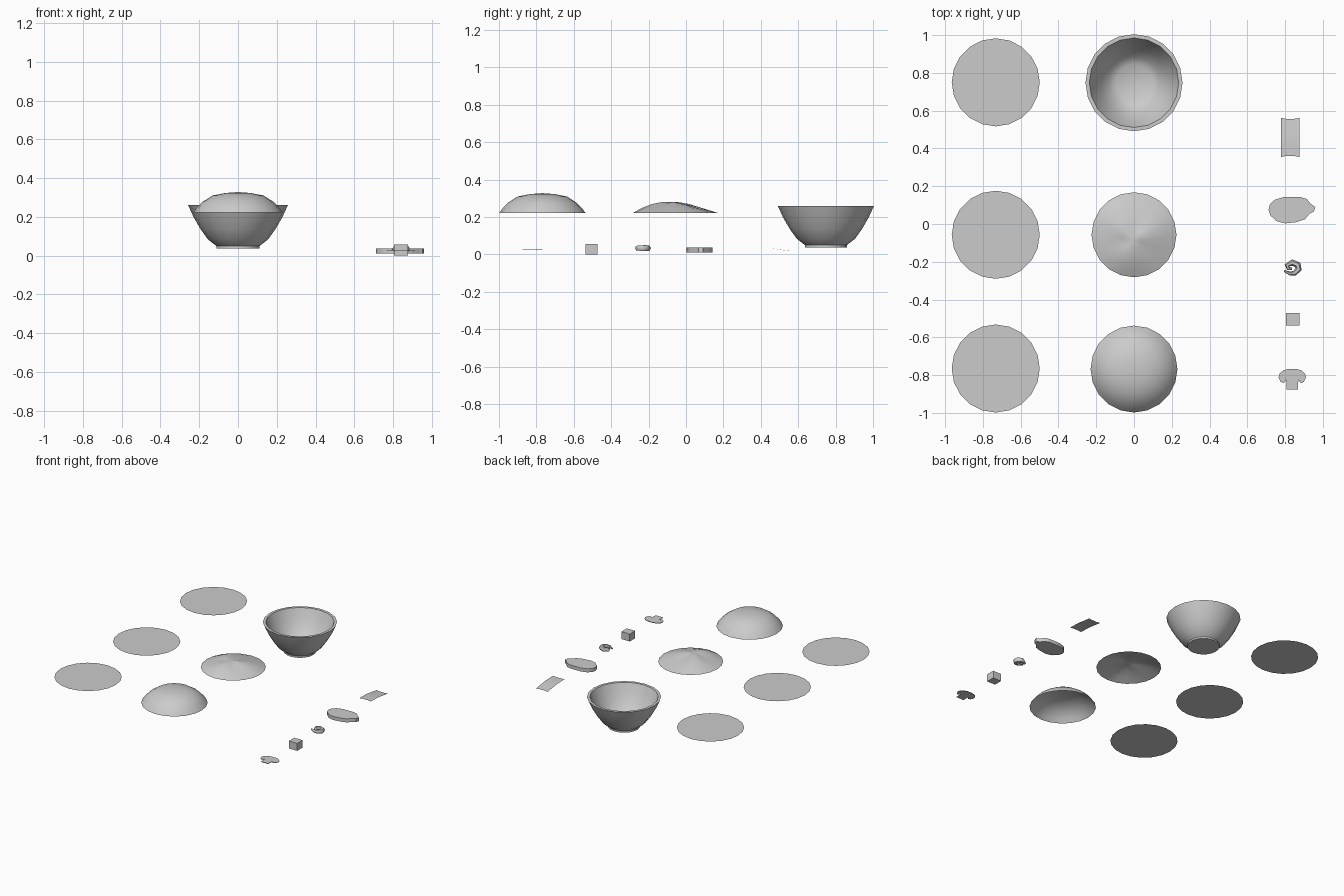
import bpy, bmesh, math

if "Cube" in bpy.data.objects:
    bpy.data.objects.remove(bpy.data.objects["Cube"])

SIDES = 20


def finish(name, bm, smooth=None, recalc=True):
    if recalc:
        bmesh.ops.recalc_face_normals(bm, faces=bm.faces)
    mesh = bpy.data.meshes.new(name)
    bm.to_mesh(mesh)
    bm.free()
    ob = bpy.data.objects.new(name, mesh)
    bpy.context.collection.objects.link(ob)
    if smooth:
        bpy.ops.object.select_all(action='DESELECT')
        ob.select_set(True)
        bpy.context.view_layer.objects.active = ob
        bpy.ops.object.shade_smooth_by_angle(angle=math.radians(smooth))
    return ob


def lathe(name, profile, cx, cy, cap=False, smooth=40, shape=None):
    """Revolve (radius, z) points; radius 0 makes a pole, cap fills both ends."""
    bm = bmesh.new()
    rings = []
    for r, z in profile:
        if r == 0:
            p = shape(0, 0, z) if shape else (0, 0, z)
            rings.append([bm.verts.new((cx + p[0], cy + p[1], p[2]))])
            continue
        ring = []
        for i in range(SIDES):
            a = 2 * math.pi * i / SIDES
            p = shape(r, a, z) if shape else (r * math.cos(a), r * math.sin(a), z)
            ring.append(bm.verts.new((cx + p[0], cy + p[1], p[2])))
        rings.append(ring)
    for low, high in zip(rings, rings[1:]):
        for i in range(SIDES):
            j = (i + 1) % SIDES
            if len(high) == 1:
                bm.faces.new((low[i], low[j], high[0]))
            else:
                bm.faces.new((low[i], low[j], high[j], high[i]))
    if cap:
        bm.faces.new(rings[0][::-1])
        bm.faces.new(rings[-1])
    return finish(name, bm, smooth, recalc=cap)


def slab(name, outline, z0, z1, smooth=None):
    bm = bmesh.new()
    f = bm.faces.new([bm.verts.new((x, y, z0)) for x, y in outline])
    top = bmesh.ops.extrude_face_region(bm, geom=[f])
    verts = [g for g in top['geom'] if isinstance(g, bmesh.types.BMVert)]
    bmesh.ops.translate(bm, verts=verts, vec=(0, 0, z1 - z0))
    return finish(name, bm, smooth)


# Bowl with foot and thick rim
lathe("bowl", [(.112, .037), (.112, .05), (.122, .058), (.155, .083), (.193, .136),
               (.23, .2), (.257, .26), (.237, .26), (.212, .2), (.175, .136),
               (.135, .085), (.097, .062)], 0, .748, cap=True)

# Flat broth surfaces
for k, y in enumerate((.75, -.057, -.765)):
    bm = bmesh.new()
    bm.faces.new([bm.verts.new((-.732 + .233 * math.cos(2 * math.pi * i / SIDES),
                                y + .233 * math.sin(2 * math.pi * i / SIDES), .222))
                  for i in range(SIDES)])
    finish(f"broth_surface_{k + 1}", bm, recalc=False)

# Rice dome, open underneath
lathe("rice_dome", [(.23, .223), (.21, .25), (.182, .278), (.132, .31),
                    (.065, .323), (0, .328)], 0, -.768, smooth=60)


# Noodle mound with an off-centre peak and shallow creases
def ripple(r, a, z):
    t = 1 - r / .225
    crease = .007 * math.sin(3 * a + .6) * 4 * t * (1 - t) * (r < .2)
    return r * math.cos(a) - .01 * t, r * math.sin(a) - .03 * t, z + crease


lathe("noodle_mound", [(.225, .223), (.17, .245), (.11, .264), (.05, .276), (0, .28)],
      0, -.057, smooth=60, shape=ripple)

# Bent seaweed sheet
bm = bmesh.new()
rows = []
for y, z in ((.355, .036), (.42, .035), (.46, .032), (.51, .025), (.562, .018)):
    rows.append([bm.verts.new((x, y - .005 * (1 if i in (1, 2) else 0) * (y > .5)
                               + .005 * (1 if i in (1, 2) else 0) * (y < .4), z))
                 for i, x in enumerate((.777, .805, .848, .875))])
for a, b in zip(rows, rows[1:]):
    for i in range(3):
        bm.faces.new((a[i], a[i + 1], b[i + 1], b[i]))
finish("seaweed_sheet", bm, 40, recalc=False)

# Meat slice
slab("meat_slice", [(.712, .075), (.72, .105), (.745, .128), (.79, .142), (.88, .143),
                    (.915, .132), (.935, .107), (.96, .09), (.953, .066), (.93, .055),
                    (.905, .025), (.86, .01), (.80, .003), (.755, .015), (.722, .045)],
     .01, .037, 40)

# Curled shrimp: tapered tube along a hook
path = [(.836, -.238, .006), (.818, -.236, .011), (.81, -.219, .014), (.838, -.204, .017),
        (.867, -.217, .018), (.871, -.24, .017), (.85, -.26, .014), (.825, -.262, .01),
        (.795, -.248, .005)]
cu = bpy.data.curves.new("shrimp", 'CURVE')
cu.dimensions = '3D'
cu.bevel_depth = 1
cu.bevel_resolution = 1
cu.use_fill_caps = True
sp = cu.splines.new('POLY')
sp.points.add(len(path) - 1)
for p, (x, y, r) in zip(sp.points, path):
    p.co = (x, y, .034, 1)
    p.radius = r
tmp = bpy.data.objects.new("shrimp_path", cu)
bpy.context.collection.objects.link(tmp)
bpy.context.view_layer.update()
bm = bmesh.new()
bm.from_mesh(tmp.to_mesh())
bpy.data.objects.remove(tmp)
finish("shrimp", bm, 60)

# Tofu cube
slab("tofu_cube", [(.806, -.537), (.876, -.537), (.876, -.472), (.806, -.472)], 0, .057)

# Thin mushroom slice, mirrored outline
half = [(.02, -.767), (.048, -.775), (.068, -.793), (.073, -.813), (.062, -.835),
        (.045, -.843), (.034, -.826), (.031, -.838), (.031, -.875)]
outline = [(.838 + x, y) for x, y in half] + [(.838 - x, y) for x, y in reversed(half)]
slab("mushroom_slice", outline, .026, .03)
